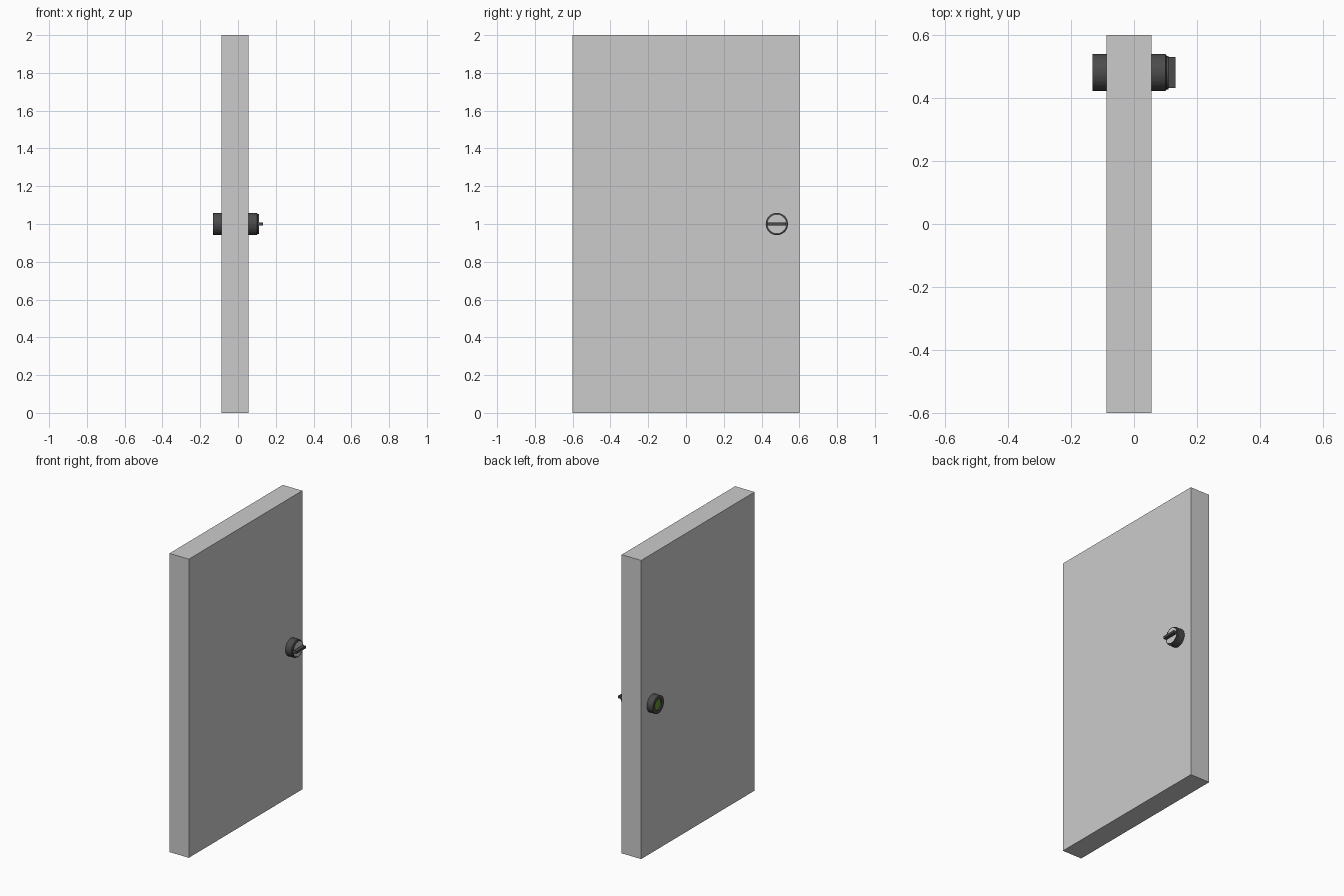
import bpy, bmesh, math
from mathutils import Matrix, Vector

if "Cube" in bpy.data.objects:
    bpy.data.objects.remove(bpy.data.objects["Cube"])

KNOB = Vector((0, 0.481, 1.0))   # lock axis, runs along x
SEG = 40


def material(name, rgb):
    m = bpy.data.materials.new(name)
    m.diffuse_color = (*rgb, 1)
    m.use_nodes = True
    m.node_tree.nodes["Principled BSDF"].inputs["Base Color"].default_value = m.diffuse_color
    return m


def finish(name, bm, mat=None):
    bmesh.ops.recalc_face_normals(bm, faces=bm.faces)
    me = bpy.data.meshes.new(name)
    bm.to_mesh(me)
    bm.free()
    ob = bpy.data.objects.new(name, me)
    bpy.context.collection.objects.link(ob)
    if mat:
        me.materials.append(mat)
    return ob


def box(name, lo, hi, mat=None):
    lo, hi = Vector(lo), Vector(hi)
    bm = bmesh.new()
    m = Matrix.Translation((lo + hi) / 2) @ Matrix.Diagonal((*(hi - lo), 1))
    bmesh.ops.create_cube(bm, size=1, matrix=m)
    return finish(name, bm, mat)


def lathe(name, profile, mat=None):
    """Spin (x, radius) points around the lock axis."""
    bm = bmesh.new()
    vs = [bm.verts.new(KNOB + Vector((x, 0, r))) for x, r in profile]
    es = [bm.edges.new(p) for p in zip(vs, vs[1:])]
    bmesh.ops.spin(bm, geom=vs + es, cent=KNOB, axis=(1, 0, 0),
                   angle=math.tau, steps=SEG, use_duplicate=False)
    bmesh.ops.remove_doubles(bm, verts=bm.verts, dist=1e-5)
    return finish(name, bm, mat)


dark = material("dark_metal", (0.07, 0.07, 0.07))
green = material("vacant_green", (0.12, 0.3, 0.03))

# Door panel
box("door_panel", (-0.088, -0.6, 0), (0.056, 0.6, 2))

# Inside: dark collar, raised grey turning disc, thumb-turn blade
lathe("inner_collar", [(0.056, 0), (0.056, 0.059), (0.1, 0.059), (0.104, 0.053),
                       (0.11, 0.053), (0.11, 0.049), (0.104, 0.049), (0.104, 0)], dark)
lathe("turning_disc", [(0.1, 0), (0.1, 0.049), (0.109, 0.049), (0.109, 0)])
box("thumb_turn", (0.1, 0.432, 0.992), (0.132, 0.53, 1.008), dark)

# Outside: dark ring with a recessed green indicator
lathe("outer_ring", [(-0.088, 0), (-0.088, 0.059), (-0.132, 0.059),
                     (-0.132, 0.036), (-0.122, 0.036), (-0.122, 0)], dark)
lathe("indicator", [(-0.12, 0), (-0.12, 0.036), (-0.124, 0.036), (-0.124, 0)], green)
